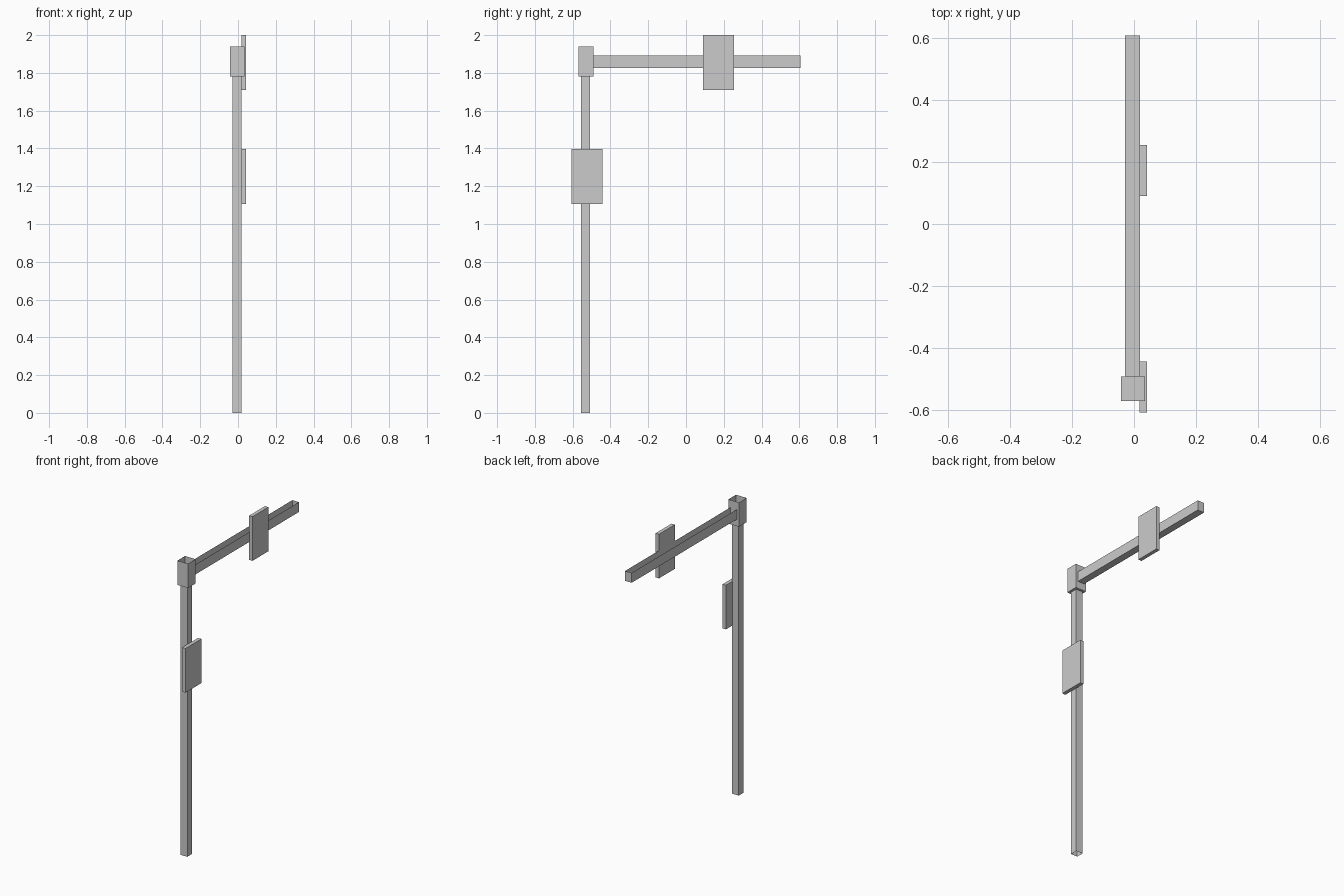
import bpy, bmesh
from mathutils import Vector

if "Cube" in bpy.data.objects:
    bpy.data.objects.remove(bpy.data.objects["Cube"])


def box(name, lo, hi, open_sides=()):
    """Box between two corners, leaving out faces that point along open_sides."""
    lo, hi = Vector(lo), Vector(hi)
    bm = bmesh.new()
    bmesh.ops.create_cube(bm, size=1)
    for v in bm.verts:
        v.co = Vector((lo[i] + (v.co[i] + 0.5) * (hi[i] - lo[i]) for i in range(3)))
    bm.normal_update()
    gone = [f for f in bm.faces
            if any(f.normal.dot(Vector(d)) > 0.9 for d in open_sides)]
    if gone:
        bmesh.ops.delete(bm, geom=gone, context='FACES_ONLY')
    mesh = bpy.data.meshes.new(name)
    bm.to_mesh(mesh)
    bm.free()
    obj = bpy.data.objects.new(name, mesh)
    bpy.context.collection.objects.link(obj)
    return obj


UP, DOWN = (0, 0, 1), (0, 0, -1)

# Upright pole, hollow from below and capped by the collar
box("pole", (-0.029, -0.555, 0), (0.019, -0.507, 1.78), [UP, DOWN])

# Corner collar, open at the top
box("corner_collar", (-0.0425, -0.57, 1.78), (0.035, -0.491, 1.94), [UP])

# Horizontal arm, an open-topped channel
box("arm", (-0.029, -0.491, 1.827), (0.019, 0.607, 1.892), [UP])

# Flat plates on the right side of the pole and the arm
for name, y, z in (("pole_plate", -0.607, 1.107), ("arm_plate", 0.09, 1.709)):
    box(name, (0.018, y, z), (0.0425, y + 0.165, z + 0.291))
